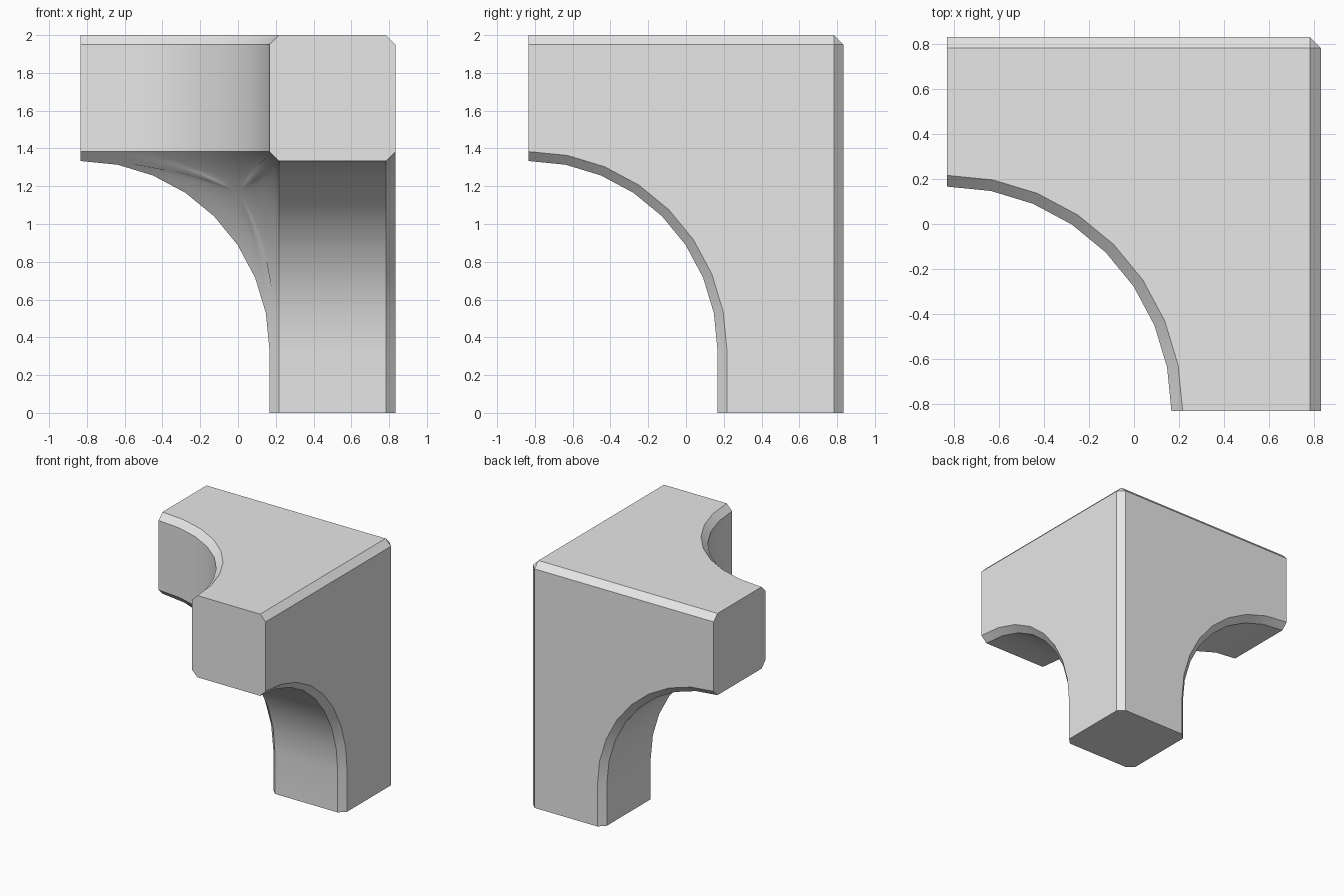
import bpy
import bmesh
from math import cos, sin, pi, sqrt
from mathutils import Vector

cube = bpy.data.objects.get("Cube")
if cube:
    bpy.data.objects.remove(cube)

SIZE = 5 / 3          # reach of the corner along each axis
CH = 0.05             # chamfer width
R = 1.0               # arch radius
RO = R + CH           # flared arch radius at the outer faces
IN = SIZE - CH        # where the outer chamfers start
LEG = 1 / 3           # straight extension of the leg
STEPS = 8
ORIGIN = Vector((-SIZE / 2, -SIZE / 2, LEG))

bm = bmesh.new()


def face(points):
    return bm.faces.new([bm.verts.new(ORIGIN + Vector(p)) for p in points])


def strip(a, b, closed=False):
    """Quads between two equally long rows of points."""
    n = len(a)
    for i in range(n if closed else n - 1):
        j = (i + 1) % n
        face([a[i], a[j], b[j], b[i]])


def arc(radius, height):
    angles = [pi / 2 * i / STEPS for i in range(STEPS + 1)]
    return [(radius * cos(t), radius * sin(t), height) for t in angles]


# The three axes share one layout, turned cyclically
turns = [lambda p: (p[0], p[1], p[2]),
         lambda p: (p[1], p[2], p[0]),
         lambda p: (p[2], p[0], p[1])]
cap = [(R, RO), (R, IN), (RO, SIZE), (IN, SIZE),
       (SIZE, IN), (SIZE, RO), (IN, R), (RO, R)]
rim = []

for index, turn in enumerate(turns):
    def row(points):
        return [turn(p) for p in points]

    # Arch wall and its flared chamfer
    inner, wall, flare = row(arc(R, RO)), row(arc(R, IN)), row(arc(RO, SIZE))
    strip(inner, wall)
    strip(wall, flare)
    rim += inner

    # Flat outer face
    face(flare + row([(0, IN, SIZE), (IN, IN, SIZE), (IN, 0, SIZE)]))

    # Chamfer along the outer edge
    face(row([(0, IN, SIZE), (IN, IN, SIZE), (IN, SIZE, IN), (0, SIZE, IN)]))

    # Arm end; the downward one is lengthened into the leg
    end = row([(a, b, 0) for a, b in cap])
    if index == 0:
        foot = [(x, y, -LEG) for x, y, z in end]
        strip(end, foot, closed=True)
        end = foot
    face(end)

# Small triangle at the outer corner
face([(IN, IN, SIZE), (IN, SIZE, IN), (SIZE, IN, IN)])

# Hollow rounded patch joining the three arches
radius = sqrt(R * R + RO * RO)
centre = Vector((1, 1, 1)).normalized() * radius
outer = [Vector(p) for p in rim]
for t in (0.25, 0.5, 0.75):
    ring = [Vector(p).lerp(centre, t).normalized() * radius for p in rim]
    strip(outer, ring, closed=True)
    outer = ring
for i in range(len(outer)):
    face([outer[i], outer[(i + 1) % len(outer)], centre])

bmesh.ops.remove_doubles(bm, verts=bm.verts, dist=0.0005)
bmesh.ops.recalc_face_normals(bm, faces=bm.faces)

mesh = bpy.data.meshes.new("corner_bracket")
bm.to_mesh(mesh)
bm.free()
bracket = bpy.data.objects.new("corner_bracket", mesh)
bpy.context.collection.objects.link(bracket)

# Plain light grey
grey = bpy.data.materials.new("light_grey")
grey.use_nodes = True
colour = (0.8, 0.8, 0.8, 1)
grey.diffuse_color = colour
for node in grey.node_tree.nodes:
    if node.type == "BSDF_PRINCIPLED":
        node.inputs["Base Color"].default_value = colour
mesh.materials.append(grey)

bpy.ops.object.select_all(action="DESELECT")
bracket.select_set(True)
bpy.context.view_layer.objects.active = bracket
bpy.ops.object.shade_smooth_by_angle(angle=pi / 6)
